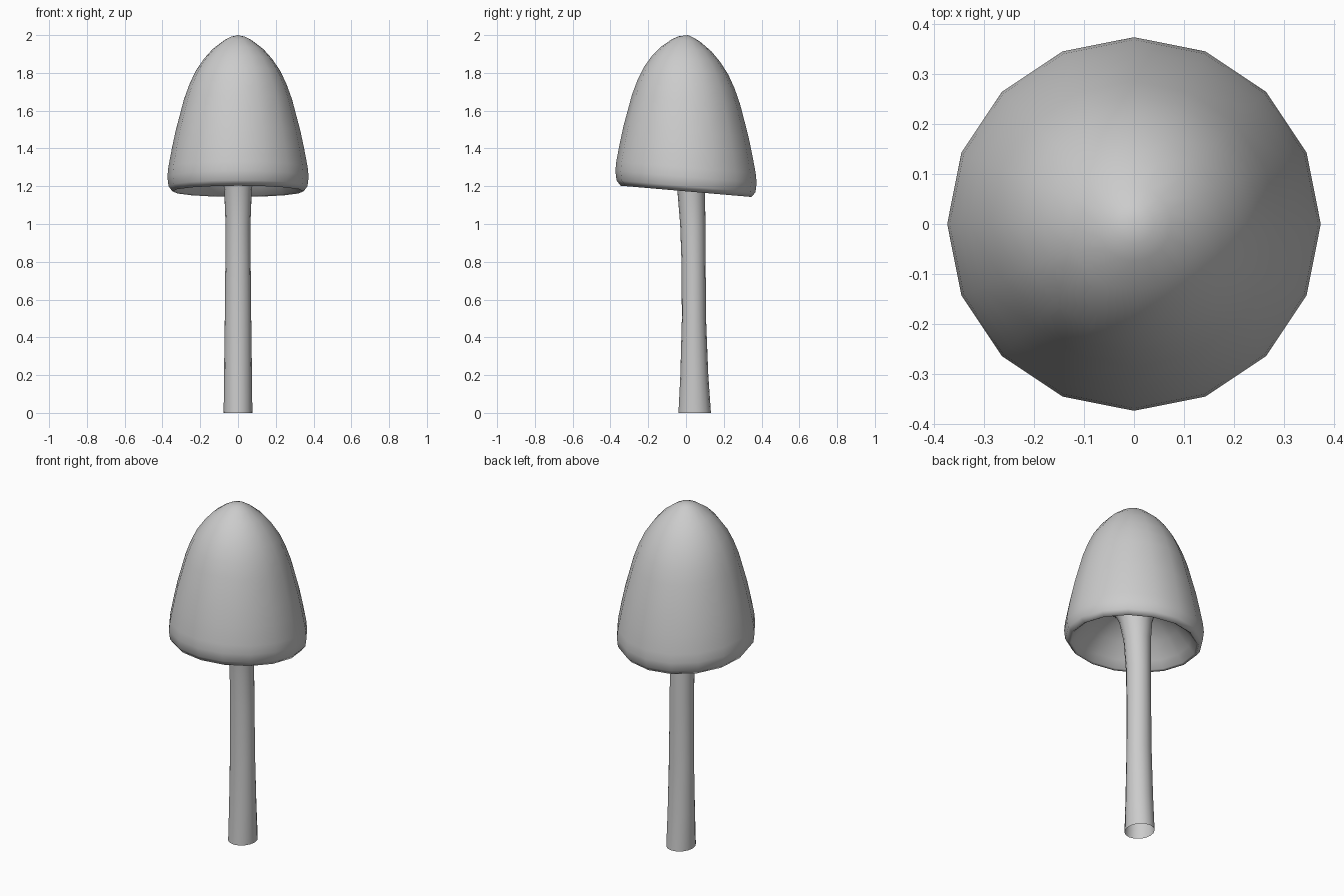
import bpy, bmesh, math

if "Cube" in bpy.data.objects:
    bpy.data.objects.remove(bpy.data.objects["Cube"])


def loft(name, rings, sides, tilt=0.0, tip=None):
    """Skin rings of (height, radius x, radius y, centre y); tilt lowers the +y side."""
    bm = bmesh.new()
    loops = []
    for h, rx, ry, cy in rings:
        loop = []
        for i in range(sides):
            a = 2 * math.pi * i / sides
            y = ry * math.sin(a)
            loop.append(bm.verts.new((rx * math.cos(a), cy + y, h - tilt * y)))
        loops.append(loop)
    for a, b in zip(loops, loops[1:]):
        for i in range(sides):
            j = (i + 1) % sides
            bm.faces.new((a[i], a[j], b[j], b[i]))
    if tip:
        top = bm.verts.new(tip)
        for i in range(sides):
            bm.faces.new((loops[-1][i], loops[-1][(i + 1) % sides], top))
    bmesh.ops.recalc_face_normals(bm, faces=bm.faces)
    mesh = bpy.data.meshes.new(name)
    bm.to_mesh(mesh)
    bm.free()
    mesh.shade_smooth()
    obj = bpy.data.objects.new(name, mesh)
    bpy.context.collection.objects.link(obj)
    return obj


# Cap: from the sloping underside, around the rolled rim, up to the tip
cap_profile = [(1.39, 0.11), (1.36, 0.17), (1.30, 0.24), (1.22, 0.305), (1.18, 0.335),
               (1.173, 0.347), (1.20, 0.368), (1.25, 0.374), (1.30, 0.369),
               (1.40, 0.35), (1.49, 0.331), (1.66, 0.286), (1.74, 0.257), (1.81, 0.224),
               (1.875, 0.18), (1.926, 0.134), (1.972, 0.074), (1.99, 0.04)]
loft("cap", [(h, r, r, 0.0) for h, r in cap_profile], 16, tilt=0.086, tip=(0, 0.01, 2.0))

# Stem: slightly bent, open at the base, flaring into the underside
stem_rings = [(0.0, 0.076, 0.086, 0.046), (0.2, 0.074, 0.074, 0.044),
              (0.5, 0.070, 0.064, 0.042), (0.8, 0.067, 0.064, 0.040),
              (1.0, 0.066, 0.067, 0.036), (1.18, 0.073, 0.073, 0.027),
              (1.30, 0.088, 0.088, 0.015), (1.36, 0.11, 0.11, 0.005),
              (1.39, 0.14, 0.14, 0.0)]
loft("stem", stem_rings, 16)
